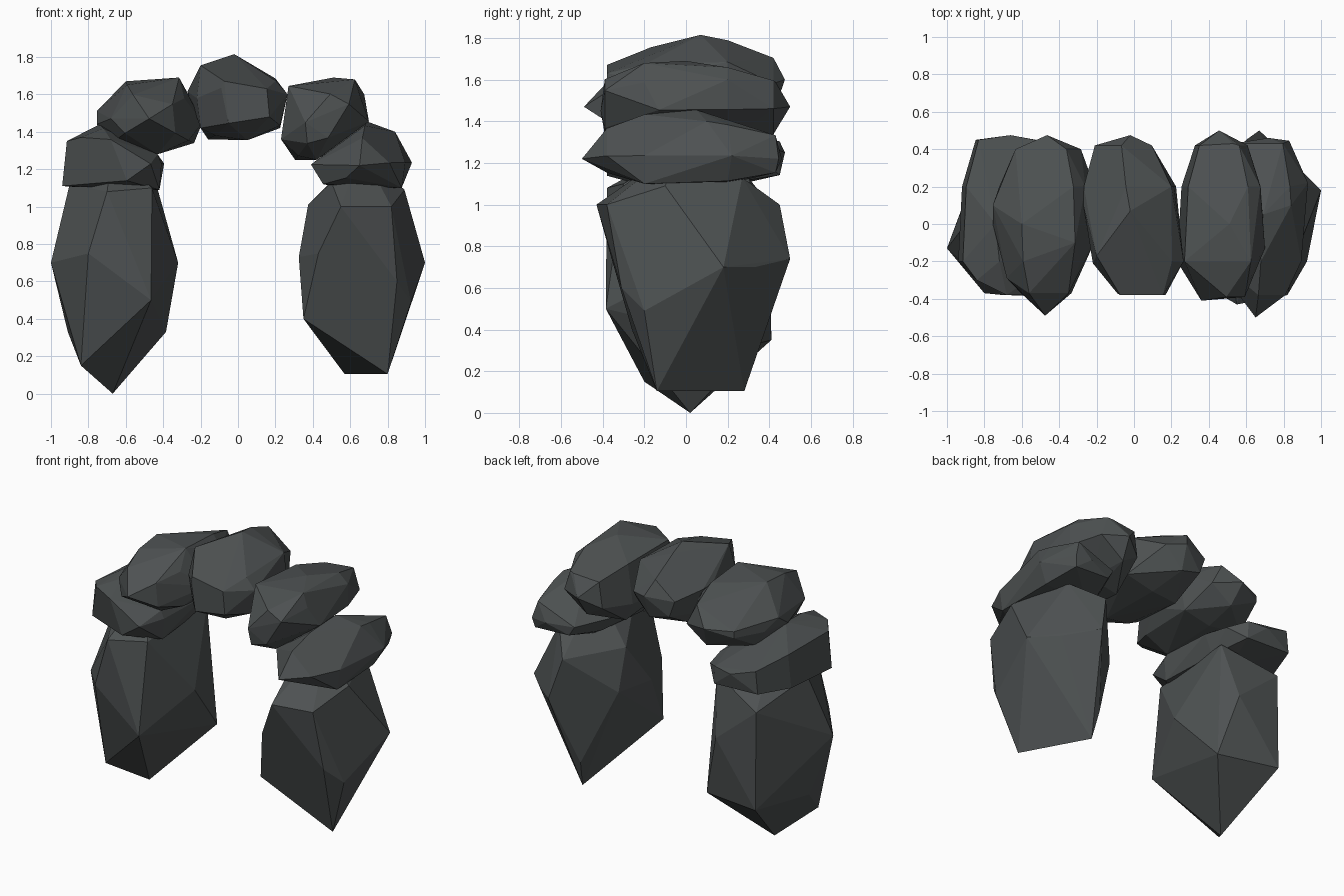
import bpy
import bmesh

stone = bpy.data.materials.new("dark slate")
stone.diffuse_color = (0.075, 0.083, 0.084, 1.0)


def hull_object(name, pts):
    """Flat-faced boulder: convex hull of the given corner points."""
    bm = bmesh.new()
    verts = [bm.verts.new(p) for p in pts]
    bmesh.ops.convex_hull(bm, input=verts)
    loose = [v for v in bm.verts if not v.link_faces]
    bmesh.ops.delete(bm, geom=loose, context='VERTS')
    bmesh.ops.dissolve_limit(bm, angle_limit=0.08, verts=bm.verts[:], edges=bm.edges[:])
    bmesh.ops.recalc_face_normals(bm, faces=bm.faces[:])
    mesh = bpy.data.meshes.new(name)
    bm.to_mesh(mesh)
    bm.free()
    mesh.materials.append(stone)
    bpy.context.collection.objects.link(bpy.data.objects.new(name, mesh))


def pillar(name, outline, corners):
    """Standing stone from its front outline (x, z, y) and its front/back corners."""
    hull_object(name, [(x, y, z) for x, z, y in outline] + corners)


def rock(name, outline, front, back, cap=0.62, belt=0.2, shear=0.0, tips=()):
    """Arch stone: a zigzag front outline with two smaller end caps.
    Outline points are (x, z) or (x, z, y); without y they alternate front/back.
    Shear slides the caps sideways, tips add protruding corners."""
    n = len(outline)
    cx = sum(p[0] for p in outline) / n
    cz = sum(p[1] for p in outline) / n
    pts = list(tips)

    def shrunk(p, k, y):
        return (cx + (p[0] - cx) * k + shear * y, y, cz + (p[1] - cz) * k)

    for i, p in enumerate(outline):
        side = -1 if i % 2 == 0 else 1
        pts.append((p[0], p[2] if len(p) > 2 else side * belt, p[1]))
        pts.append(shrunk(p, cap, back if side < 0 else front))
        pts.append(shrunk(p, 0.9, -side * belt))
    hull_object(name, pts)


# Tall standing stones, their domed tops sunk into the stones above
pillar("left_pillar",
       [(-0.90, 1.12, 0.0), (-1.0, 0.70, -0.13), (-0.91, 0.33, 0.0),
        (-0.84, 0.15, -0.2), (-0.67, 0.0, 0.02), (-0.385, 0.33, 0.33),
        (-0.32, 0.70, 0.0), (-0.44, 1.13, 0.3), (-0.67, 1.30, 0.02)],
       [(-0.465, -0.385, 0.50), (-0.80, -0.37, 0.75), (-0.70, -0.38, 1.08),
        (-0.46, -0.30, 1.10), (-0.80, 0.41, 0.35), (-0.80, 0.40, 1.0),
        (-0.50, 0.40, 0.75)])
pillar("right_pillar",
       [(0.50, 1.13, -0.15), (0.375, 1.01, 0.1), (0.325, 0.73, -0.1),
        (0.35, 0.40, -0.26), (0.57, 0.105, 0.28), (0.80, 0.105, -0.14),
        (0.925, 0.49, -0.2), (1.0, 0.70, 0.18), (0.89, 1.09, -0.1), (0.75, 1.13, 0.27),
        (0.66, 1.30, 0.0)],
       [(0.43, -0.36, 0.75), (0.55, -0.43, 1.0), (0.82, -0.38, 1.0),
        (0.85, -0.31, 0.6), (0.67, 0.5, 0.74), (0.6, 0.45, 1.0),
        (0.55, 0.33, 0.28), (0.85, 0.33, 0.7), (0.36, 0.2, 0.75)])

# Shoulder stones resting on the pillars
rock("left_shoulder_stone",
     [(-0.915, 1.35), (-0.74, 1.44, 0.0), (-0.43, 1.28), (-0.395, 1.23),
      (-0.42, 1.09), (-0.6, 1.085), (-0.94, 1.11)],
     front=-0.38, back=0.45, cap=0.62, shear=-0.05,
     tips=[(-0.66, 0.475, 1.25), (-0.84, -0.3, 1.37), (-0.43, 0.36, 1.22)])
rock("right_shoulder_stone",
     [(0.39, 1.225, -0.15), (0.69, 1.455, 0.05), (0.84, 1.40, 0.1), (0.93, 1.235, 0.22),
      (0.875, 1.10), (0.545, 1.10), (0.455, 1.12)],
     front=-0.38, back=0.43, cap=0.6, shear=0.05,
     tips=[(0.65, -0.5, 1.22), (0.72, 0.46, 1.22), (0.83, 0.445, 1.22)])

# Upper curve of the arch
rock("left_upper_stone",
     [(-0.755, 1.51, 0.1), (-0.60, 1.67, 0.0), (-0.315, 1.69, -0.1), (-0.26, 1.59),
      (-0.19, 1.45, -0.05), (-0.235, 1.34), (-0.43, 1.28), (-0.67, 1.34),
      (-0.755, 1.44, 0.0)],
     front=-0.37, back=0.40, cap=0.62, shear=0.03,
     tips=[(-0.475, -0.49, 1.47), (-0.465, 0.475, 1.5), (-0.68, -0.29, 1.47)])
rock("right_upper_stone",
     [(0.27, 1.645), (0.51, 1.69, 0.0), (0.625, 1.68, -0.2), (0.675, 1.60),
      (0.70, 1.455, -0.13), (0.49, 1.30), (0.42, 1.25), (0.305, 1.25), (0.23, 1.36)],
     front=-0.39, back=0.42, cap=0.6,
     tips=[(0.36, -0.41, 1.45), (0.455, 0.5, 1.47), (0.53, 0.43, 1.59)])

# Crowning stone
rock("keystone",
     [(-0.27, 1.615, 0.1), (-0.20, 1.755, -0.17), (-0.02, 1.815, 0.07), (0.20, 1.685),
      (0.265, 1.60), (0.225, 1.42), (0.05, 1.355), (-0.16, 1.36), (-0.20, 1.42)],
     front=-0.38, back=0.42, cap=0.57, shear=-0.12,
     tips=[(-0.02, 0.475, 1.6), (-0.22, -0.21, 1.58), (-0.09, -0.37, 1.635)])
